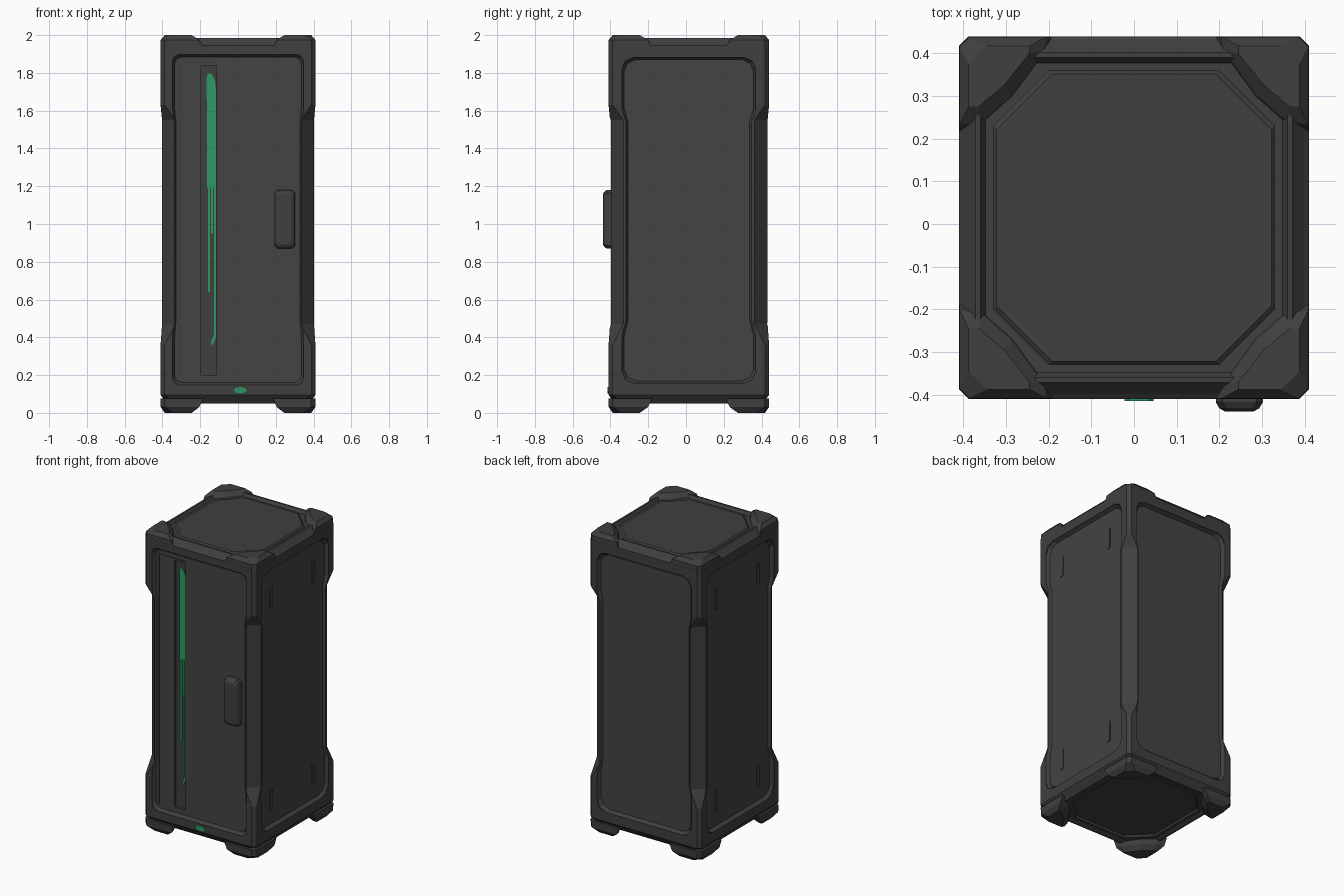
import bpy, bmesh, math
from mathutils import Vector

if "Cube" in bpy.data.objects:
    bpy.data.objects.remove(bpy.data.objects["Cube"])


def material(name, rgb):
    m = bpy.data.materials.new(name)
    m.diffuse_color = (*rgb, 1)
    m.use_nodes = True
    m.node_tree.nodes["Principled BSDF"].inputs["Base Color"].default_value = m.diffuse_color
    return m


FRAME = material("dark grey frame", (0.050, 0.050, 0.051))
PANEL = material("dark grey panel", (0.056, 0.056, 0.057))
GREEN = material("green light", (0.025, 0.33, 0.125))
HX, HY, YC = 0.41, 0.425, 0.015


def loft(name, rings, mat):
    """Closed solid through rings with equal point counts."""
    bm = bmesh.new()
    vs = [[bm.verts.new(p) for p in r] for r in rings]
    n = len(vs[0])
    for a, b in zip(vs, vs[1:]):
        for i in range(n):
            j = (i + 1) % n
            bm.faces.new((a[i], a[j], b[j], b[i]))
    bm.faces.new(vs[0][::-1])
    bm.faces.new(vs[-1])
    bmesh.ops.recalc_face_normals(bm, faces=bm.faces)
    me = bpy.data.meshes.new(name)
    bm.to_mesh(me)
    bm.free()
    me.materials.append(mat)
    ob = bpy.data.objects.new(name, me)
    bpy.context.collection.objects.link(ob)
    return ob


def cut(ob, cutter):
    bpy.context.view_layer.objects.active = ob
    mod = ob.modifiers.new("cut", 'BOOLEAN')
    mod.operation, mod.solver, mod.object = 'DIFFERENCE', 'EXACT', cutter
    bpy.ops.object.modifier_apply(modifier=mod.name)


def octagon(z, inset, c):
    x, y = HX - inset, HY - inset
    pts = [(x, -y + c), (x, y - c), (x - c, y), (-x + c, y),
           (-x, y - c), (-x, -y + c), (-x + c, -y), (x - c, -y)]
    return [Vector((px, py + YC, z)) for px, py in pts]


def on_side(side, u, z, depth):
    """Point on a wall: u across, z up, depth inwards from the wall."""
    if side == "front":
        return Vector((u, YC - HY + depth, z))
    if side == "back":
        return Vector((-u, YC + HY - depth, z))
    if side == "right":
        return Vector((HX - depth, YC + u, z))
    return Vector((-HX + depth, YC - u, z))


def plate(name, side, pts, d0, d1, mat):
    return loft(name, [[on_side(side, u, z, d) for u, z in pts] for d in (d0, d1)], mat)


def rect(u0, u1, z0, z1):
    return [(u0, z0), (u1, z0), (u1, z1), (u0, z1)]


# Cabinet body: chamfered posts between heavier corner blocks, stepped lid and base
body = loft("cabinet_body", [octagon(*r) for r in (
    (0.070, 0.095, 0.13), (0.058, 0.088, 0.13), (0.058, 0.065, 0.12), (0.050, 0.05, 0.09),
    (0.050, 0.035, 0.05), (0.095, 0.0, 0.022), (0.36, 0.0, 0.022), (0.47, 0.008, 0.07),
    (1.55, 0.008, 0.07), (1.63, 0.0, 0.022), (1.945, 0.0, 0.022), (1.955, 0.012, 0.03),
    (1.984, 0.038, 0.06), (1.984, 0.05, 0.09), (1.965, 0.062, 0.12), (1.965, 0.080, 0.13),
    (1.974, 0.088, 0.13))], FRAME)


def panel_outline(w1, w2, z0, z1, c, grow=0.0):
    w1, w2, z0, z1 = w1 + grow, w2 + grow, z0 - grow, z1 + grow
    half = [(w1 - c, z0), (w1 - c * 0.3, z0 + c * 0.3), (w1, z0 + c), (w1, 0.41), (w2, 0.49),
            (w2, 1.54), (w1, 1.61), (w1, z1 - c), (w1 - c * 0.3, z1 - c * 0.3), (w1 - c, z1)]
    return half + [(-u, z) for u, z in reversed(half)]


# Recessed panels on the four walls
cutters, panels = [], {}
for side, shape in {"front": (0.335, 0.328, 0.16, 1.885, 0.035),
                    "back": (0.335, 0.322, 0.17, 1.87, 0.06),
                    "right": (0.342, 0.322, 0.17, 1.87, 0.06),
                    "left": (0.342, 0.322, 0.17, 1.87, 0.06)}.items():
    inner, outer = panel_outline(*shape), panel_outline(*shape, grow=0.012)
    tool = loft(side + "_cutter", [[on_side(side, u, z, d) for u, z in o] for o, d in
                                   ((outer, -0.02), (outer, 0.006), (inner, 0.026))], FRAME)
    cut(body, tool)
    cutters.append(tool)
    panels[side] = plate(side + "_panel", side, panel_outline(*shape, grow=-0.004),
                         0.020, 0.030, PANEL)

# Vertical light channel in the front
tool = plate("channel_cutter", "front", rect(-0.195, -0.113, 0.20, 1.84), 0.0, 0.036, FRAME)
cut(body, tool)
cut(panels["front"], tool)
cutters.append(tool)
for c in cutters:
    bpy.data.objects.remove(c)

# Narrow raised bead left of the channel
plate("front_left_bead", "front", rect(-0.315, -0.305, 0.19, 1.85), 0.015, 0.024, FRAME)
plate("front_top_bead", "front", rect(-0.315, -0.12, 1.85, 1.857), 0.015, 0.024, FRAME)

# Green light strip tapering downwards, and small lamp
plate("light_strip", "front", [(-0.163, 1.19), (-0.116, 1.19), (-0.116, 1.70), (-0.122, 1.76),
                               (-0.14, 1.795), (-0.16, 1.80), (-0.166, 1.77)], 0.029, 0.037, GREEN)
plate("light_strip_left", "front", rect(-0.160, -0.147, 0.64, 1.19), 0.029, 0.037, GREEN)
plate("light_strip_middle", "front", rect(-0.143, -0.132, 0.95, 1.19), 0.029, 0.037, GREEN)
plate("light_strip_right", "front", [(-0.126, 0.42), (-0.145, 0.37), (-0.135, 0.355),
                                     (-0.116, 0.40), (-0.116, 1.19), (-0.128, 1.19)],
      0.029, 0.037, GREEN)
plate("lamp", "front", [(0.012 + 0.034 * math.cos(a * math.pi / 4),
                         0.12 + 0.017 * math.sin(a * math.pi / 4)) for a in range(8)],
      -0.005, 0.004, GREEN)


# Door handle
def handle_ring(inset, depth):
    u0, u1, z0, z1, c = 0.192 + inset, 0.302 - inset, 0.87 + inset, 1.18 - inset, 0.015
    pts = [(u0 + c, z0), (u1 - c, z0), (u1, z0 + c), (u1, z1 - c),
           (u1 - c, z1), (u0 + c, z1), (u0, z1 - c), (u0, z0 + c)]
    return [on_side("front", u, z, depth) for u, z in pts]


loft("door_handle", [handle_ring(0, 0.025), handle_ring(0, -0.008),
                     handle_ring(0.008, -0.022), handle_ring(0.022, -0.03)], FRAME)

# Small slot tabs on the side panels
for side in ("right", "left"):
    for u in (-0.24, 0.2):
        for z0 in (0.27, 1.615):
            plate(side + "_tab", side, rect(u, u + 0.028, z0, z0 + 0.135), 0.015, 0.022, PANEL)

# Corner caps on the lid and matching feet; offsets are measured inwards from each corner
base = [(0.022, 0), (0.225, 0), (0.215, 0.035), (0.13, 0.15), (0.06, 0.215), (0, 0.23), (0, 0.022)]
mid = [(0.024, 0.001), (0.205, 0.001), (0.198, 0.035), (0.122, 0.138), (0.055, 0.197),
       (0.001, 0.208), (0.001, 0.024)]
top = [(0.065, 0.022), (0.165, 0.022), (0.165, 0.04), (0.105, 0.115), (0.045, 0.165),
       (0.022, 0.165), (0.022, 0.065)]
for sx in (-1, 1):
    for sy in (-1, 1):
        for name, heights in (("corner_cap", (1.93, 1.975, 2.0)), ("corner_foot", (0.075, 0.03, 0.0))):
            loft(name, [[Vector((sx * (HX - a), YC + sy * (HY - b), z)) for a, b in ring]
                        for ring, z in zip((base, mid, top), heights)], FRAME)
